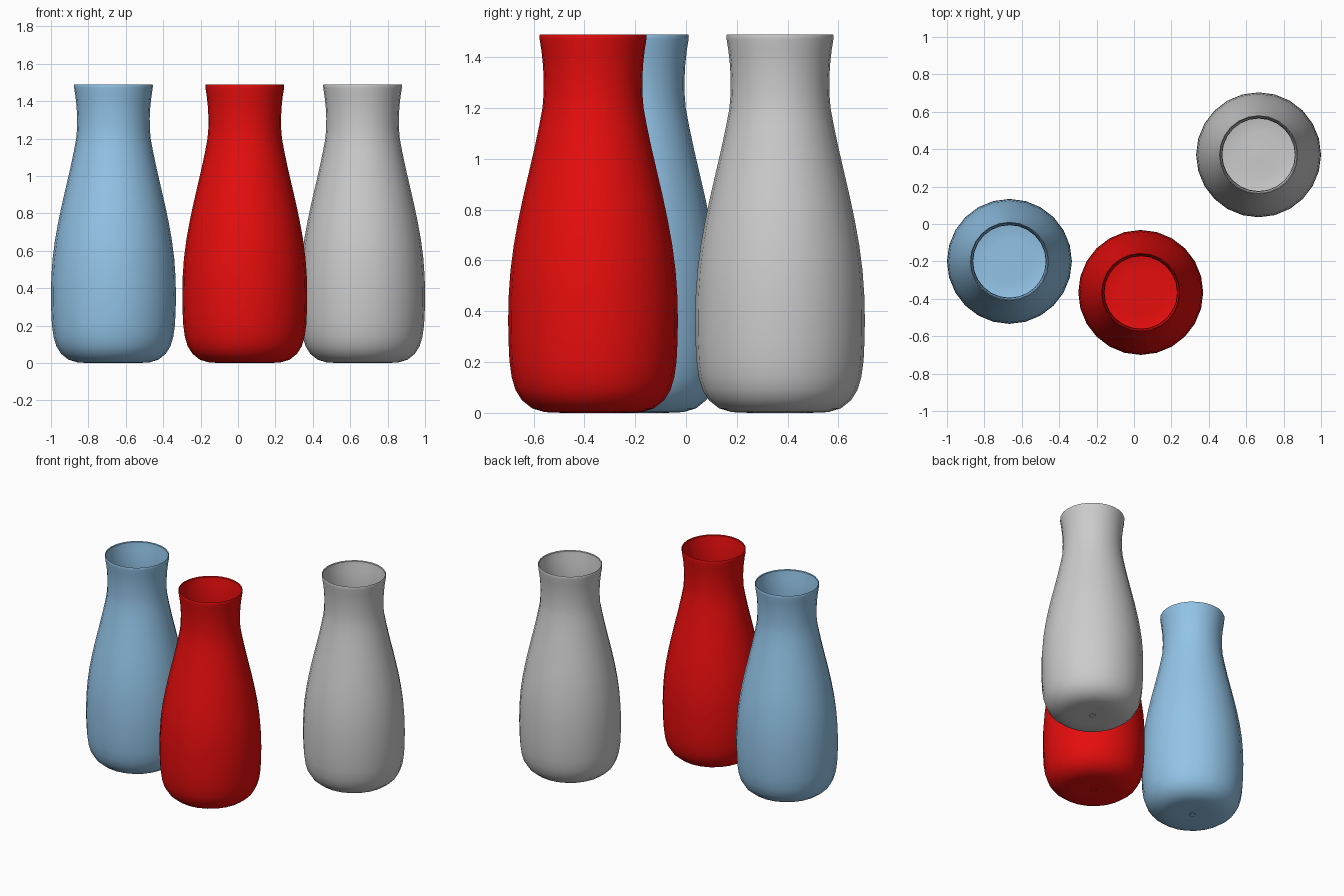
import bpy, bmesh
from math import cos, sin, pi, radians

if "Cube" in bpy.data.objects:
    bpy.data.objects.remove(bpy.data.objects["Cube"])

SIDES = 24
# (radius, height) from the base centre up to the rim
PROFILE = [(0.02, 0.008), (0.02, 0.003), (0.12, 0.0), (0.19, 0.003), (0.24, 0.018),
           (0.28, 0.05), (0.305, 0.09), (0.32, 0.14), (0.329, 0.205), (0.333, 0.29),
           (0.334, 0.37), (0.332, 0.46), (0.325, 0.56), (0.312, 0.66), (0.295, 0.755),
           (0.275, 0.85), (0.253, 0.945), (0.231, 1.04), (0.212, 1.13), (0.199, 1.2),
           (0.195, 1.25), (0.194, 1.31), (0.197, 1.37), (0.203, 1.425), (0.21, 1.47),
           (0.211, 1.483), (0.209, 1.49), (0.204, 1.485)]


def bottle(name, x, y, color=None):
    # open-topped revolved body
    bm = bmesh.new()
    rings = [[bm.verts.new((r * cos(2 * pi * i / SIDES), r * sin(2 * pi * i / SIDES), z))
              for i in range(SIDES)] for r, z in PROFILE]
    for a, b in zip(rings, rings[1:]):
        for i in range(SIDES):
            j = (i + 1) % SIDES
            bm.faces.new((a[i], a[j], b[j], b[i]))
    # small disc in the middle of the base
    bm.faces.new(rings[0][::-1])
    mesh = bpy.data.meshes.new(name)
    bm.to_mesh(mesh)
    bm.free()
    obj = bpy.data.objects.new(name, mesh)
    obj.location = (x, y, 0)
    bpy.context.collection.objects.link(obj)
    if color:
        mat = bpy.data.materials.new(name + "_color")
        mat.diffuse_color = color
        mat.use_nodes = True
        mat.node_tree.nodes["Principled BSDF"].inputs["Base Color"].default_value = mat.diffuse_color
        mesh.materials.append(mat)
    bpy.ops.object.select_all(action='DESELECT')
    obj.select_set(True)
    bpy.context.view_layer.objects.active = obj
    bpy.ops.object.shade_smooth_by_angle(angle=radians(40))


bottle("blue_bottle", -0.666, -0.2, (0.29, 0.55, 0.8, 1))
bottle("red_bottle", 0.036, -0.366, (0.8, 0.004, 0.004, 1))
bottle("grey_bottle", 0.666, 0.37)
